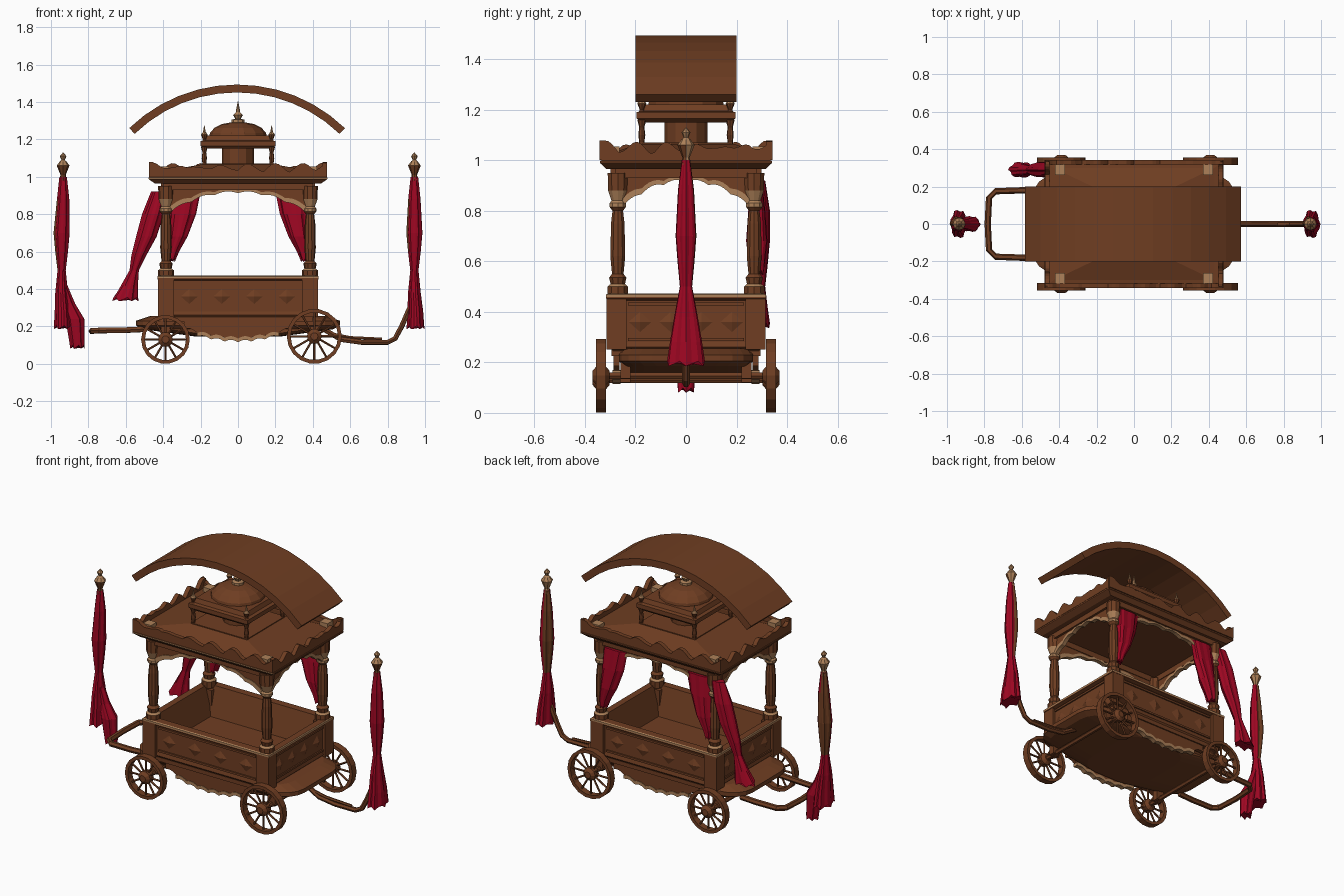
import bpy, bmesh, math
from mathutils import Vector, Matrix

if "Cube" in bpy.data.objects:
    bpy.data.objects.remove(bpy.data.objects["Cube"])

def material(name, c):
    m = bpy.data.materials.new(name)
    m.diffuse_color = (*c, 1)
    m.use_nodes = True
    m.node_tree.nodes["Principled BSDF"].inputs["Base Color"].default_value = m.diffuse_color
    return m

BROWN = material("carved brown wood", (0.16, 0.048, 0.016))
TAN = material("worn pale wood", (0.42, 0.22, 0.10))
RED = material("crimson cloth", (0.34, 0.002, 0.016))

def mesh(name, verts, faces, mat=BROWN, other=None, rule=None, xf=None):
    """Make an object; faces for which rule(face) holds get the other material."""
    bm = bmesh.new()
    vs = [bm.verts.new(v) for v in verts]
    for f in faces:
        bm.faces.new([vs[i] for i in f])
    if xf:
        bm.transform(xf)
    bmesh.ops.remove_doubles(bm, verts=bm.verts, dist=1e-5)
    bmesh.ops.recalc_face_normals(bm, faces=bm.faces)
    bm.normal_update()
    if rule:
        for f in bm.faces:
            f.material_index = int(bool(rule(f.calc_center_median())))
    me = bpy.data.meshes.new(name)
    bm.to_mesh(me)
    bm.free()
    me.materials.append(mat)
    if other:
        me.materials.append(other)
    ob = bpy.data.objects.new(name, me)
    bpy.context.collection.objects.link(ob)
    return ob

def loft(name, rings, mat=BROWN, closed=False, **kw):
    """Skin a list of equal-length rings, capping the ends."""
    n, k = len(rings[0]), len(rings)
    faces = [(i * n + j, i * n + (j + 1) % n, (i + 1) % k * n + (j + 1) % n, (i + 1) % k * n + j)
             for i in range(k if closed else k - 1) for j in range(n)]
    if not closed:
        faces += [tuple(range(n)), tuple(range((k - 1) * n, k * n))]
    return mesh(name, [p for r in rings for p in r], faces, mat, **kw)

def rect(hx, hy, z, cx=0, cy=0):
    return [(cx + a * hx, cy + b * hy, z) for a, b in ((-1, -1), (1, -1), (1, 1), (-1, 1))]

def box(name, cx, cy, z0, z1, hx, hy, mat=BROWN):
    return loft(name, [rect(hx, hy, z0, cx, cy), rect(hx, hy, z1, cx, cy)], mat)

def lathe(name, prof, x, y, n=10, mat=BROWN, **kw):
    rings = [[(x + max(r, .001) * math.cos(2 * math.pi * j / n),
               y + max(r, .001) * math.sin(2 * math.pi * j / n), z) for j in range(n)] for r, z in prof]
    return loft(name, rings, mat, **kw)

def tube(name, path, r, mat=BROWN, n=6):
    pts = [Vector(p) for p in path]
    rings = []
    for i, p in enumerate(pts):
        d = (pts[min(i + 1, len(pts) - 1)] - pts[max(i - 1, 0)]).normalized()
        u = d.cross(Vector((0.02, 0.05, 1))).normalized()
        v = d.cross(u)
        rings.append([p + r * (u * math.cos(2 * math.pi * j / n) + v * math.sin(2 * math.pi * j / n)) for j in range(n)])
    return loft(name, rings, mat)

def strip(name, half, top, low, th, xf, steps=36, mat=BROWN):
    """Upright board along local x whose top and bottom edges are functions of t in -1..1."""
    rings = []
    for i in range(steps + 1):
        t = 2 * i / steps - 1
        x, a, b = t * half, low(t), top(t)
        rings.append([(x, -th, a), (x, th, a), (x, th, b), (x, -th, b)])
    return loft(name, rings, mat, xf=xf)

def drape(name, rows, y, n=18, **kw):
    """Pleated cloth; rows are (x, z, half width x, half width y)."""
    pleat = (1, .84, .95)
    rings = [[(x + wx * pleat[j % 3] * math.cos(2 * math.pi * j / n),
               y + wy * pleat[j % 3] * math.sin(2 * math.pi * j / n),
               z + (.01 * (j % 3 - 1) if i == len(rows) - 1 else 0)) for j in range(n)]
             for i, (x, z, wx, wy) in enumerate(rows)]
    return loft(name, rings, RED, **kw)

def side_xf(k, dx, dy):
    """Placement on front, right, back or left side."""
    a = k * math.pi / 2
    d = dy if k % 2 == 0 else dx
    return Matrix.Rotation(a, 4, 'Z') @ Matrix.Translation((0, -d, 0))

# curved canopy on top
R, cz = 0.83, 0.663
arc = []
for i in range(13):
    a = math.radians(-44 + 88 * i / 12)
    s, c = math.sin(a), math.cos(a)
    arc.append([(r * s - .005, y, cz + r * c) for r, y in ((R, -.2), (R, .2), (R - .042, .2), (R - .042, -.2))])
loft("arched_canopy", arc)

# main roof with pale eave line, hip and carved crest
loft("roof_slab", [rect(.445, .315, .965), rect(.475, .335, .985), rect(.478, .341, .988), rect(.478, .341, .996),
                   rect(.475, .335, .999), rect(.475, .335, 1.02), rect(.43, .30, 1.025), rect(.2, .19, 1.065)],
     other=TAN, rule=lambda c: .988 < c.z < .996 and c.y < -.1)
for k in range(4):
    half, beam = ((.475, .40) if k % 2 == 0 else (.335, .28))
    f = 7 if k % 2 == 0 else 5
    strip("roof_crest", half, lambda t: 1.035 + .026 * abs(math.sin(f * t * math.pi / 2)) + .015 * t ** 8
          + .012 * math.sin(19 * t), lambda t: 1.0, .013, side_xf(k, .464, .33), 48)
    strip("cornice_beam", beam, lambda t: .975, lambda t: .93, .018, side_xf(k, .395, .28), 1)
    # scalloped arch boards with pale edge, thicker towards the columns
    edge = lambda t: .912 - .115 * abs(t) ** 2.2 + .012 * abs(math.sin(6 * t * math.pi / 2))
    mid = lambda t: edge(t) + .014 + .02 * t * t
    span = .375 if k % 2 == 0 else .265
    strip("arch_board", span, lambda t: .95, mid, .009, side_xf(k, .39, .275))
    strip("arch_edge", span, mid, edge, .013, side_xf(k, .39, .275), mat=TAN)

# rooftop pavilion with dome
lathe("pavilion_core", [(.085, 1.05), (.085, 1.16)], 0, 0, 12)
loft("pavilion_roof", [rect(.18, .18, 1.15), rect(.2, .195, 1.165), rect(.2, .195, 1.19),
                       rect(.18, .175, 1.195), rect(.17, .165, 1.22)])
box("pavilion_base", 0, 0, 1.045, 1.07, .19, .185)
lathe("dome", [(.155, 1.21), (.15, 1.235), (.125, 1.262), (.085, 1.282), (.03, 1.292)], 0, 0, 14)
lathe("dome_finial", [(.035, 1.285), (.035, 1.305), (.015, 1.31), (.026, 1.33), (.012, 1.345), (.01, 1.36), (0, 1.405)],
      0, 0, 8, TAN)

# corner parts
for sx in (-1, 1):
    for sy in (-1, 1):
        lathe("pavilion_post", [(.016, 1.05), (.01, 1.07), (.014, 1.1), (.01, 1.13), (.018, 1.16)], sx * .18, sy * .175, 8)
        lathe("pavilion_finial", [(.014, 1.185), (.008, 1.2), (.018, 1.225), (.007, 1.24), (0, 1.275)], sx * .18, sy * .175, 8,
              other=TAN, rule=lambda c: c.z > 1.215)
        lathe("column", [(.042, .46), (.042, .5), (.03, .51), (.036, .535), (.024, .55), (.031, .62), (.028, .75),
                         (.022, .8), (.034, .815), (.034, .83), (.026, .84), (.04, .88), (.042, .95)],
              sx * .385, sy * .27, 10, other=TAN, rule=lambda c: .81 < c.z < .87 or .5 < c.z < .515)
        box("roof_corner_plate", sx * .395, sy * .29, 1.02, 1.055, .027, .027, TAN)
        box("tub_corner_post", sx * .385, sy * .275, .25, .452, .042, .04)

# open tub: outer wall, pale rim line, inner wall and floor
loft("tub", [rect(.395, .285, .24), rect(.415, .30, .26), rect(.41, .295, .28), rect(.41, .295, .445), rect(.43, .316, .452),
             rect(.43, .316, .458), rect(.43, .316, .468), rect(.425, .31, .472), rect(.385, .265, .472), rect(.34, .22, .3)],
     other=TAN, rule=lambda c: .459 < c.z < .4715 and max(abs(c.x) - .1, abs(c.y)) > .29)

# carved panels on the tub
for k in range(4):
    half = .33 if k % 2 == 0 else .23
    for z in (.285, .425):
        strip("panel_moulding", half, lambda t: z + .012, lambda t: z, .008, side_xf(k, .41, .295), 1)
    for i in range(4):
        t = (i - 1.5) / 1.9 * half
        xf = side_xf(k, .41, .295) @ Matrix.Translation((t, 0, .36))
        mesh("carved_boss", [(-.045, 0, 0), (0, 0, -.04), (.045, 0, 0), (0, 0, .04), (0, -.013, 0)],
             [(0, 1, 4), (1, 2, 4), (2, 3, 4), (3, 0, 4)], xf=xf)

# deck with rounded ends and a shallow belly
def deck_ring(hx, hy, z, r=.13):
    return [(sx * (hx - r) + r * math.cos(a), sy * (hy - r) + r * math.sin(a), z)
            for q, (sx, sy) in enumerate(((1, 1), (-1, 1), (-1, -1), (1, -1)))
            for a in [math.pi / 2 * (q + i / 4) for i in range(5)]]
loft("deck", [deck_ring(.22, .25, .145), deck_ring(.51, .245, .185), deck_ring(.545, .265, .205), deck_ring(.545, .265, .23),
              deck_ring(.47, .25, .255)])
box("tub_sill", 0, 0, .225, .25, .40, .295)
for k in (0, 2):
    low = lambda t: .165 - .05 * max(0, math.cos(t * math.pi / 2)) + .012 * abs(math.sin(4 * t * math.pi))
    strip("side_skirt", .29, lambda t: .245, lambda t: low(t) + .02, .012, side_xf(k, 0, .275), 50)
    strip("skirt_edge", .22, lambda t: low(t * .76) + .02, lambda t: low(t * .76), .015, side_xf(k, 0, .275), 50, TAN)

# wheels and axles
for x, r in ((-.388, .13), (.408, .147)):
    tube("axle", [(x, -.33, r), (x, .33, r)], .014)
    for s in (-1, 1):
        box("axle_bracket", x, s * .24, r - .01, .21, .025, .02)
        xf = Matrix.Translation((x, s * .336, r)) @ Matrix.Rotation(math.pi / 2, 4, 'X')
        rim = [[(q * math.cos(a), q * math.sin(a), h) for q, h in ((r, -.02), (r, .02), (r - .02, .02), (r - .02, -.02))]
               for a in [2 * math.pi * i / 18 for i in range(18)]]
        loft("wheel_rim", rim, closed=True, xf=xf)
        lathe("wheel_hub", [(.02, -.034), (.04, -.018), (.04, .018), (.02, .034)], 0, 0, 10, xf=xf)
        for i in range(12):
            a = 2 * math.pi * i / 12
            tube("wheel_spoke", [(x + q * math.cos(a), s * .336, r + q * math.sin(a)) for q in (.03, r - .012)], .006, n=5)

# push handle at the left, draw pole at the right
tube("push_handle", [(-.5, -.18, .185), (-.6, -.18, .18), (-.74, -.175, .178), (-.775, -.14, .176), (-.782, 0, .175),
                     (-.775, .14, .176), (-.74, .175, .178), (-.6, .18, .18), (-.5, .18, .185)], .017)
tube("draw_pole", [(.45, 0, .19), (.55, 0, .13), (.66, 0, .115), (.8, 0, .115), (.84, 0, .135), (.875, 0, .2),
                   (.91, 0, .28), (.935, 0, .33)], .015)
tube("pole_brace", [(.5, 0, .16), (.6, 0, .14), (.77, 0, .132)], .009)

# banner poles wrapped in cloth; the back of each shows the wood
for x, name in ((-.935, "left"), (.943, "right")):
    lathe(name + "_banner_finial", [(.02, .98), (.014, 1.01), (.02, 1.025), (.034, 1.06), (.018, 1.082), (.009, 1.09),
                                    (.018, 1.11), (0, 1.13)], x, 0, 8,
          other=TAN, rule=lambda c: c.z > 1.065 or c.y > .006)
    k = x - .008 if x < 0 else x
    drape(name + "_banner", [(x, 1.0, .02, .018), (x, .88, .033, .034), (k, .7, .043, .044), (k, .6, .034, .036),
                             (k, .5, .022, .026), (k, .38, .034, .05), (k + .005, .28, .042, .068), (k + .006, .195, .048, .08)],
          0, other=BROWN, rule=lambda c: c.z > .47 and c.x - x < c.y - .022)
drape("left_banner_tail", [(-.94, .45, .015, .02), (-.905, .32, .035, .03), (-.872, .24, .05, .045), (-.858, .09, .038, .035)], 0)

# curtains along the back
for s in (-1, 1):
    drape("tied_curtain", [(s * .285, .92, .085, .022), (s * .3, .8, .076, .036), (s * .325, .68, .055, .045),
                           (s * .35, .6, .035, .035), (s * .358, .555, .02, .03)], .28)
drape("loose_curtain", [(-.42, .92, .045, .025), (-.455, .8, .058, .045), (-.49, .68, .055, .045), (-.53, .58, .04, .035),
                        (-.555, .5, .025, .025), (-.58, .42, .045, .035), (-.603, .345, .07, .045)], .29)
